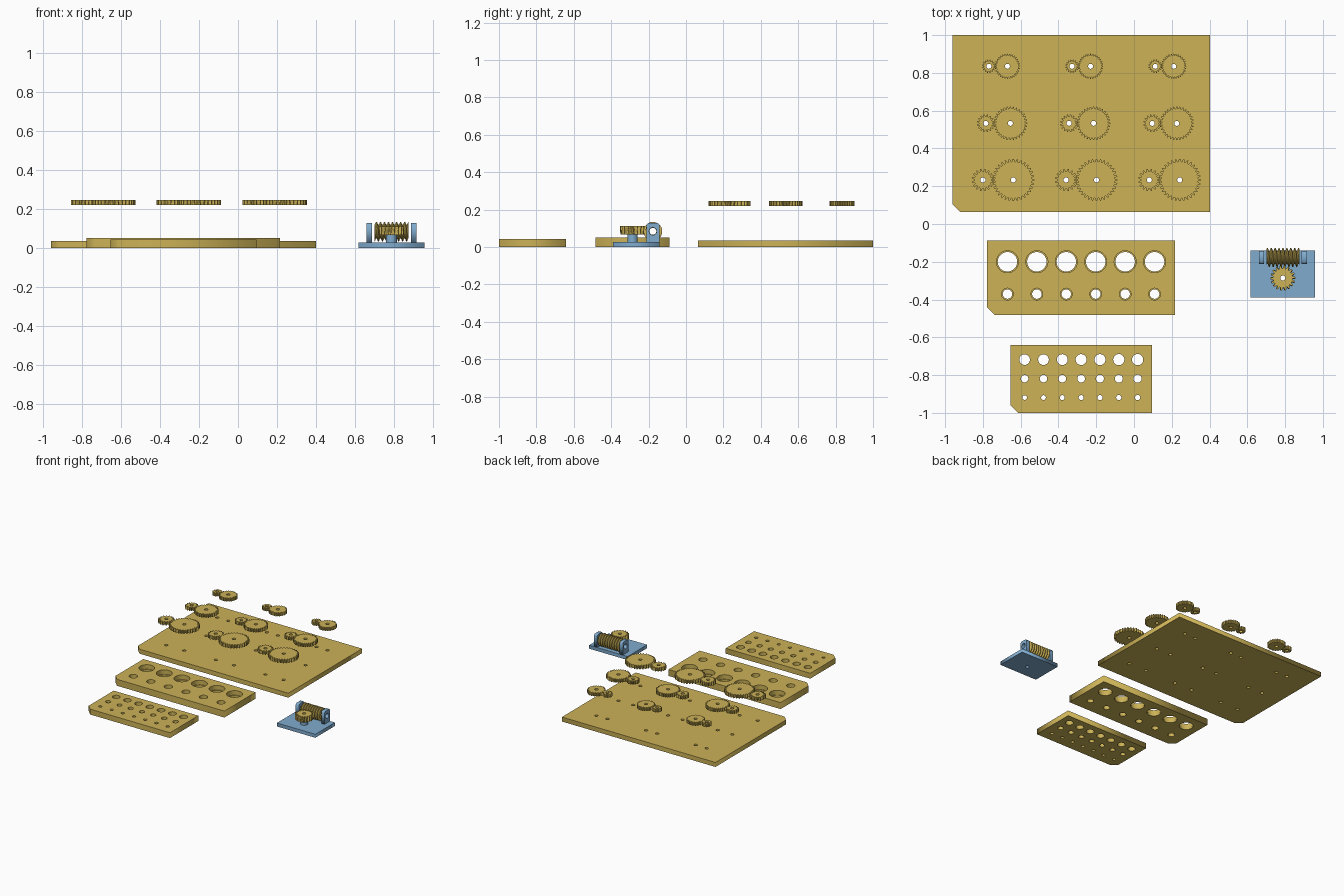
import bpy, bmesh, math
from mathutils import Matrix

if "Cube" in bpy.data.objects:
    bpy.data.objects.remove(bpy.data.objects["Cube"])

TAU = 2 * math.pi


def material(name, rgb):
    m = bpy.data.materials.new(name)
    m.diffuse_color = (*rgb, 1)
    m.use_nodes = True
    m.node_tree.nodes["Principled BSDF"].inputs["Base Color"].default_value = m.diffuse_color
    return m


GOLD = material("gold plastic", (0.604, 0.445, 0.095))
BLUE = material("blue plastic", (0.215, 0.41, 0.62))


def circle(x, y, r, n=48):
    return [(x + r * math.cos(TAU * i / n), y + r * math.sin(TAU * i / n)) for i in range(n)]


def rect(x0, x1, y0, y1):
    return [(x0, y0), (x1, y0), (x1, y1), (x0, y1)]


def cut_corner(x0, x1, y0, y1, c=0.042):
    return [(x0 + c, y0), (x1, y0), (x1, y1), (x0, y1), (x0, y0 + c)]


def gear(x, y, m, n, phase=0.0):
    """Toothed outline of module m with n teeth."""
    rp, q, pts = m * n / 2, TAU / (4 * n), []
    profile = [(-1.45, -1.25), (-1, 0), (-0.5, 1), (0.5, 1), (1, 0), (1.45, -1.25)]
    for i in range(n):
        for a, h in profile:
            t, r = phase + TAU * i / n + a * q, rp + h * m
            pts.append((x + r * math.cos(t), y + r * math.sin(t)))
    return pts


def link(name, mesh, mat):
    mesh.materials.clear()
    mesh.materials.append(mat)
    ob = bpy.data.objects.new(name, mesh)
    bpy.context.collection.objects.link(ob)
    return ob


def extrude(name, loops, z0, z1, mat, matrix=None, twist=None):
    """Fill the outlines (inner loops become holes) and extrude from z0 to z1."""
    cu = bpy.data.curves.new(name, 'CURVE')
    cu.dimensions, cu.fill_mode, cu.extrude = '2D', 'BOTH', (z1 - z0) / 2
    for pts in loops:
        sp = cu.splines.new('POLY')
        sp.points.add(len(pts) - 1)
        for p, (x, y) in zip(sp.points, pts):
            p.co = (x, y, 0, 1)
        sp.use_cyclic_u = True
    tmp = bpy.data.objects.new(name + "_outline", cu)
    bpy.context.collection.objects.link(tmp)
    dg = bpy.context.evaluated_depsgraph_get()
    me = bpy.data.meshes.new_from_object(tmp.evaluated_get(dg))
    bpy.data.objects.remove(tmp)
    bm = bmesh.new()
    bm.from_mesh(me)
    bmesh.ops.remove_doubles(bm, verts=bm.verts, dist=1e-5)
    bmesh.ops.translate(bm, verts=bm.verts, vec=(0, 0, (z0 + z1) / 2))
    if twist:
        cx, cy, ang = twist
        bmesh.ops.rotate(bm, verts=[v for v in bm.verts if v.co.z > (z0 + z1) / 2],
                         cent=(cx, cy, 0), matrix=Matrix.Rotation(ang, 3, 'Z'))
    if matrix:
        bm.transform(matrix)
    bmesh.ops.recalc_face_normals(bm, faces=bm.faces)
    bm.to_mesh(me)
    bm.free()
    return link(name, me, mat)


# Gear pairs floating over the big plate, with matching axle holes in it
BORE = 0.0132
axles = []
rows = [(0.835, 0.00395, 0.098), (0.533, 0.00526, 0.130), (0.233, 0.00658, 0.161)]
for r, (y, m, dist) in enumerate(rows):
    for c in range(3):
        mid = -0.7195 + 0.4405 * c
        for label, x, n, ph in (("pinion", mid - dist / 2, 16, math.pi / 16),
                                ("large_gear", mid + dist / 2, 32, 0)):
            extrude(f"{label}_{r + 1}_{c + 1}", [gear(x, y, m, n, ph), circle(x, y, BORE)],
                    0.220, 0.247, GOLD)
            axles.append((x, y))
extrude("gear_plate", [cut_corner(-0.962, 0.402, 0.064, 1.0)]
        + [circle(x, y, BORE) for x, y in axles], 0, 0.036, GOLD)

# Bearing block: through holes with slightly wider pockets from above
cols = [-0.670 + 0.1558 * i for i in range(6)]
seats = [(-0.2, 0.0515, 0.058), (-0.371, 0.025, 0.031)]
block = extrude("bearing_block", [cut_corner(-0.779, 0.217, -0.483, -0.088)]
                + [circle(x, y, r) for x in cols for y, r, _ in seats], 0, 0.052, GOLD)
cutter = extrude("pocket_cutter", [circle(x, y, r) for x in cols for y, _, r in seats],
                 0.016, 0.08, GOLD)
cutter.hide_render = True
mod = block.modifiers.new("pockets", 'BOOLEAN')
mod.operation, mod.object, mod.solver = 'DIFFERENCE', cutter, 'EXACT'
dg = bpy.context.evaluated_depsgraph_get()
cut_mesh = bpy.data.meshes.new_from_object(block.evaluated_get(dg))
block.modifiers.clear()
block.data = cut_mesh
bpy.data.objects.remove(cutter)

# Shaft hole test plate, holes growing slightly along each row
extrude("shaft_hole_plate", [cut_corner(-0.655, 0.096, -1.0, -0.641)]
        + [circle(-0.579 + 0.0997 * i, y, r + 0.0003 * i)
           for i in range(7) for y, r in ((-0.718, 0.028), (-0.819, 0.0195), (-0.919, 0.0122))],
        0, 0.043, GOLD)

# Worm drive stand: base, boss and two end posts
WX, WY = 0.788, -0.286
AY, AZ = -0.177, 0.084
extrude("stand_base", [rect(0.618, 0.959, -0.389, -0.141), circle(WX, WY, BORE)], 0, 0.028, BLUE)
extrude("wheel_boss", [circle(WX, WY, 0.028), circle(WX, WY, BORE)], 0.028, 0.066, BLUE)
along_x = Matrix(((0, 0, 1, 0), (1, 0, 0, 0), (0, 1, 0, 0), (0, 0, 0, 1)))
ya, yb, zt, ch = -0.212, -0.142, 0.129, 0.010
post = [(ya, 0.028), (yb, 0.028), (yb, zt - ch), (yb - ch, zt), (ya + ch, zt), (ya, zt - ch)]
for side, x in (("left", 0.661), ("right", 0.888)):
    extrude(f"{side}_post", [post, circle(AY, AZ, 0.020)], x, x + 0.028, BLUE, along_x)

# Worm wheel with slightly slanted teeth
extrude("worm_wheel", [gear(WX, WY, 0.0066, 18, math.pi / 2 + math.pi / 18),
                       circle(WX, WY, BORE)], 0.066, 0.111, GOLD, None, (WX, WY, 0.056))


# Worm: a helical trapezoid thread on a bored cylinder
def thread_radius(u):
    d = abs((u % 1) - 0.5) * 2          # 0 at crest, 1 at root
    t = min(max((d - 0.22) / 0.53, 0), 1)
    return 0.0500 - 0.0148 * t


S, pitch, length, bore = 36, 0.0207, 0.174, 0.0185
count = round(length / pitch * S)
bm = bmesh.new()
rings = []
for j in range(-1, count + 2):
    k = min(max(j, 0), count)
    ring = []
    for i in range(S):
        a = TAU * i / S
        r = bore if j in (-1, count + 1) else thread_radius((k - i) / S + 0.25)
        ring.append(bm.verts.new((WX + length * (k / count - 0.5),
                                  AY + r * math.cos(a), AZ + r * math.sin(a))))
    rings.append(ring)
for j in range(len(rings)):
    p, q = rings[j], rings[(j + 1) % len(rings)]
    for i in range(S):
        n = (i + 1) % S
        bm.faces.new((p[i], p[n], q[n]))
        bm.faces.new((p[i], q[n], q[i]))
bmesh.ops.recalc_face_normals(bm, faces=bm.faces)
me = bpy.data.meshes.new("worm")
bm.to_mesh(me)
bm.free()
link("worm", me, GOLD)
